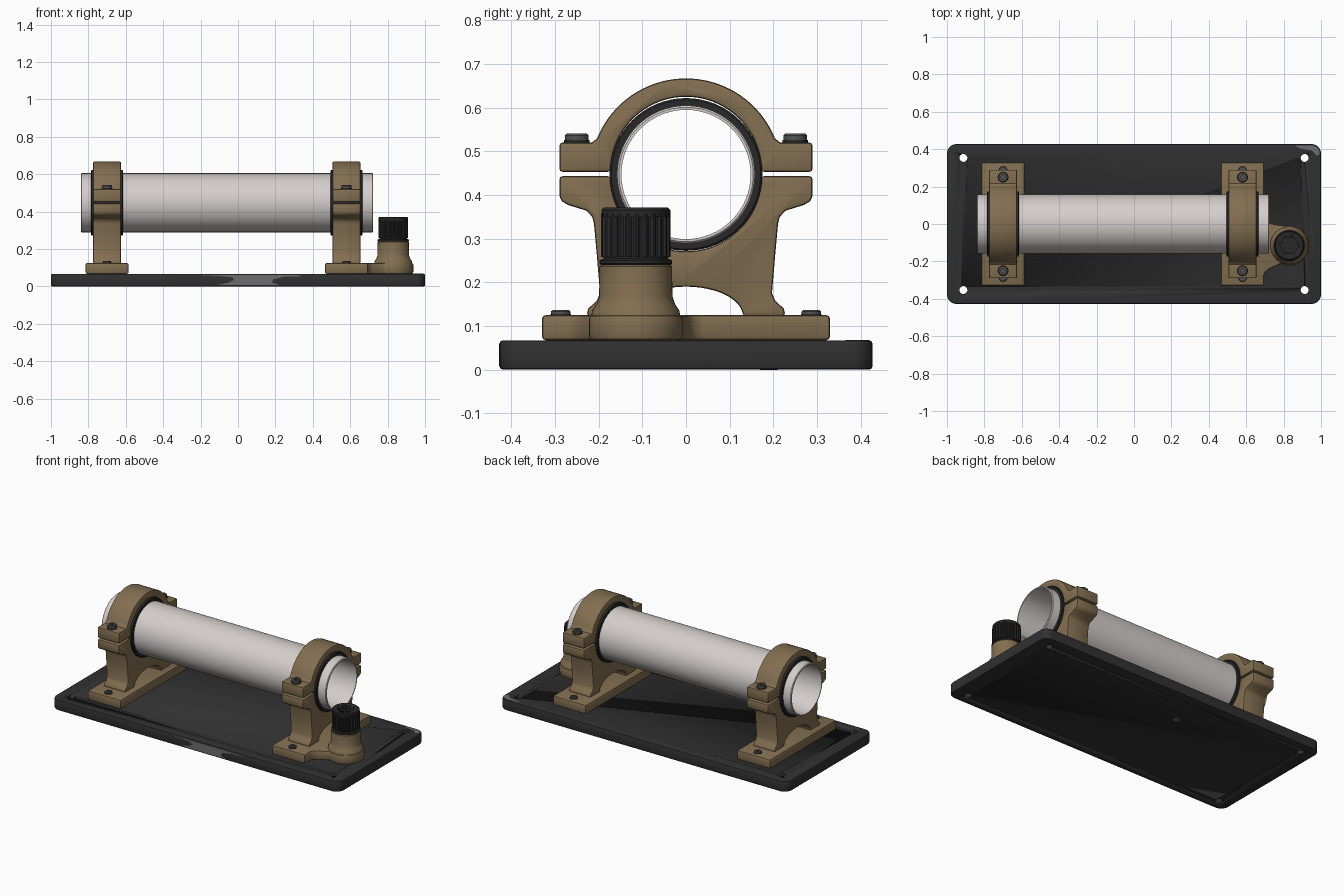
import bpy, bmesh
from math import sin, cos, pi, radians
from mathutils import Matrix

if "Cube" in bpy.data.objects:
    bpy.data.objects.remove(bpy.data.objects["Cube"])


def material(name, r, g, b):
    m = bpy.data.materials.new(name)
    m.use_nodes = True
    m.diffuse_color = (r, g, b, 1)
    m.node_tree.nodes["Principled BSDF"].inputs["Base Color"].default_value = (r, g, b, 1)
    return m


BRONZE = material("bronze brown", 0.225, 0.158, 0.082)
PLATE = material("dark plate", 0.03, 0.03, 0.03)
RUBBER = material("black rubber", 0.022, 0.022, 0.022)
TUBE = material("pale tube", 0.66, 0.62, 0.60)
STEEL = material("bolt steel", 0.085, 0.085, 0.085)
WORN = material("worn metal", 0.15, 0.15, 0.15)


def finish(bm, name, mat):
    bmesh.ops.recalc_face_normals(bm, faces=bm.faces)
    mesh = bpy.data.meshes.new(name)
    bm.to_mesh(mesh)
    bm.free()
    mesh.materials.append(mat)
    ob = bpy.data.objects.new(name, mesh)
    bpy.context.collection.objects.link(ob)
    bpy.ops.object.select_all(action='DESELECT')
    ob.select_set(True)
    bpy.context.view_layer.objects.active = ob
    bpy.ops.object.shade_smooth_by_angle(angle=radians(35))
    return ob


def prism(name, outline, lo, hi, mat, axis="z", bevel=0.0):
    """Extrude a 2D outline along an axis, optionally rounding sharp edges."""
    place = {"x": lambda a, b: (lo, a, b),
             "y": lambda a, b: (a, lo, b),
             "z": lambda a, b: (a, b, lo)}[axis]
    step = [(hi - lo) * (axis == k) for k in "xyz"]
    bm = bmesh.new()
    face = bm.faces.new([bm.verts.new(place(a, b)) for a, b in outline])
    ext = bmesh.ops.extrude_face_region(bm, geom=[face], use_keep_orig=True)
    moved = [g for g in ext["geom"] if isinstance(g, bmesh.types.BMVert)]
    bmesh.ops.translate(bm, verts=moved, vec=step)
    bmesh.ops.recalc_face_normals(bm, faces=bm.faces)
    if bevel:
        sharp = [e for e in bm.edges if e.calc_face_angle(0) > radians(40)]
        bmesh.ops.bevel(bm, geom=sharp, offset=bevel, segments=2, profile=0.5,
                        affect='EDGES', clamp_overlap=True)
    return finish(bm, name, mat)


def lathe(name, profile, mat, loc=(0, 0, 0), axis="z", closed=False, steps=48):
    """Spin a (radius, height) profile round an axis."""
    bm = bmesh.new()
    vs = [bm.verts.new((r, 0, h)) for r, h in profile]
    es = [bm.edges.new(p) for p in zip(vs, vs[1:])]
    if closed:
        es.append(bm.edges.new((vs[-1], vs[0])))
    bmesh.ops.spin(bm, geom=vs + es, cent=(0, 0, 0), axis=(0, 0, 1),
                   angle=2 * pi, steps=steps, use_duplicate=False)
    bmesh.ops.remove_doubles(bm, verts=bm.verts, dist=1e-5)
    if axis == "x":
        bm.transform(Matrix.Rotation(pi / 2, 4, 'Y'))
    bm.transform(Matrix.Translation(loc))
    return finish(bm, name, mat)


def arc(cx, cy, r, start, end, n, ry=None):
    angles = [radians(start + (end - start) * i / n) for i in range(n + 1)]
    return [(cx + r * cos(t), cy + (ry or r) * sin(t)) for t in angles]


def cut(ob, cutter):
    cutter.hide_render = True
    mod = ob.modifiers.new("hole", 'BOOLEAN')
    mod.operation = 'DIFFERENCE'
    mod.object = cutter
    bpy.context.view_layer.objects.active = ob
    bpy.ops.object.modifier_apply(modifier=mod.name)
    bpy.data.objects.remove(cutter)


def mirrored(half):
    """Close a right-hand outline with its mirror image."""
    return half + [(-a, b) for a, b in reversed(half)]


# Base plate with rounded corners and four holes
TOP, HX, HY, RC = 0.067, 1.0, 0.427, 0.05
corners = [(1, 1, 0), (-1, 1, 90), (-1, -1, 180), (1, -1, 270)]
outline = []
for sx, sy, a in corners:
    outline += arc(sx * (HX - RC), sy * (HY - RC), RC, a, a + 90, 8)
base = prism("base_plate", outline, 0, TOP, PLATE, bevel=0.007)
for sx, sy, a in corners:
    cut(base, prism("hole_cutter", arc(sx * 0.912, sy * 0.353, 0.021, 0, 345, 23),
                    -0.1, 0.2, PLATE))

# Worn patches on the plate
front_wear = [(-0.2, 0.06), (-0.1, 0.055), (-0.03, 0.048), (-0.02, 0.035),
              (-0.05, 0.02), (-0.11, 0.008), (0.22, 0.008), (0.18, 0.022),
              (0.19, 0.038), (0.25, 0.052), (0.33, 0.054), (0.33, 0.06)]
prism("front_wear", front_wear, -HY - 0.001, -HY + 0.002, WORN, "y")
corner_wear = arc(HX - RC, HY - RC, RC - 0.008, 0, 90, 8) + [
    (0.86, 0.419), (0.885, 0.405), (0.95, 0.392), (0.98, 0.365)]
prism("corner_wear", corner_wear, TOP - 0.002, TOP + 0.001, WORN)
prism("underside_spot", arc(-0.15, 0.19, 0.02, 0, 345, 23), -0.001, 0.002, WORN)

# Tube
AXIS = 0.447
lathe("tube", [(0.148, -0.84), (0.154, -0.84), (0.158, -0.836), (0.158, 0.718),
               (0.154, 0.722), (0.148, 0.722)], TUBE, (0, 0, AXIS), "x", True, 64)


def bolt(name, x, y, z, r, h):
    lathe(name + "_washer", [(0, 0), (r * 1.08, 0), (r * 1.08, h * 0.3), (0, h * 0.3)],
          RUBBER, (x, y, z), steps=24)
    lathe(name, [(0, 0), (r, h * 0.3), (r, h * 0.8), (r * 0.85, h),
                 (r * 0.45, h), (r * 0.45, h * 0.6), (0, h * 0.6)],
          STEEL, (x, y, z), steps=24)


# Clamp outlines in the y-z plane
FOOT, BORE = 0.125, 0.172
cap_half = [(0.29, AXIS + 0.006), (0.29, 0.52), (0.216, 0.52)]
cap_half += arc(0, AXIS, 0.22, 22, 90, 20)
bore_up = arc(0, AXIS + 0.006, BORE, 180, 0, 36)
cap_outline = mirrored(cap_half[:-1] + [(0.001, AXIS + 0.22)]) + bore_up

arch_half = arc(0, FOOT - 0.002, 0.13, 90, 0, 12, 0.067)
side = [(0.228, FOOT - 0.002), (0.224, 0.14), (0.205, 0.157), (0.197, 0.175),
        (0.205, 0.27), (0.211, 0.335), (0.215, 0.35), (0.228, 0.364),
        (0.27, 0.377), (0.285, 0.386), (0.29, 0.398), (0.29, AXIS - 0.004)]
right_side = arch_half[1:] + side
bore_down = arc(0, AXIS - 0.004, BORE, 0, -180, 36)
saddle_outline = right_side + bore_down + [(-a, b) for a, b in reversed(right_side)]
saddle_outline.append(arch_half[0])

# Two clamp stands
for label, x in (("left", 0.58), ("right", -0.70)):
    w = 0.075
    prism(label + "_clamp_cap", cap_outline, x - w, x + w, BRONZE, "x", 0.007)
    prism(label + "_clamp_saddle", saddle_outline, x - w, x + w, BRONZE, "x", 0.007)
    lathe(label + "_clamp_liner", [(0.157, -0.086), (0.171, -0.086), (0.175, -0.082),
                                   (0.175, 0.082), (0.171, 0.086), (0.157, 0.086)],
          RUBBER, (x, 0, AXIS), "x", True, 64)
    for end, s in (("front", -1), ("back", 1)):
        bolt(f"{label}_{end}_clamp_bolt", x, s * 0.25, 0.519, 0.027, 0.022)
        bolt(f"{label}_{end}_foot_bolt", x, s * 0.287, FOOT - 0.002, 0.022, 0.013)

# Feet: plain on one stand, with a rounded lug on the other
KX, KY = 0.83, -0.115
prism("right_foot", [(-0.815, -0.33), (-0.585, -0.33), (-0.585, 0.33), (-0.815, 0.33)],
      TOP, FOOT, BRONZE, bevel=0.009)
lug = [(0.465, -0.33), (0.695, -0.33), (0.695, -0.275), (0.703, -0.257), (0.72, -0.243)]
lug += arc(KX, KY, 0.107, -115, 100, 28)
lug += [(0.75, -0.002), (0.72, 0.008), (0.703, 0.02), (0.695, 0.04),
        (0.695, 0.33), (0.465, 0.33)]
prism("left_foot", lug, TOP, FOOT, BRONZE, bevel=0.009)

# Knob post, collar and fluted knob with a hex socket
lathe("knob_post", [(0, 0.12), (0.102, 0.12), (0.1, 0.135), (0.09, 0.15), (0.084, 0.168),
                    (0.083, 0.236), (0.078, 0.242), (0, 0.242)], BRONZE, (KX, KY, 0))
lathe("knob_collar", [(0, 0.24), (0.08, 0.24), (0.083, 0.243), (0.083, 0.25),
                      (0.074, 0.254), (0.074, 0.264), (0, 0.264)], RUBBER, (KX, KY, 0))
flutes = []
for i in range(96):
    r = 0.08 if i % 4 < 2 else 0.075
    flutes.append((KX + r * cos(i * pi / 48), KY + r * sin(i * pi / 48)))
grip = prism("knob_grip", flutes, 0.258, 0.357, RUBBER)
rim = lathe("knob_rim", [(0, 0.35), (0.079, 0.35), (0.079, 0.366), (0.074, 0.371),
                         (0, 0.371)], RUBBER, (KX, KY, 0))
for part in (grip, rim):
    cut(part, prism("socket_cutter", arc(KX, KY, 0.05, 0, 300, 5), 0.32, 0.4, RUBBER))
